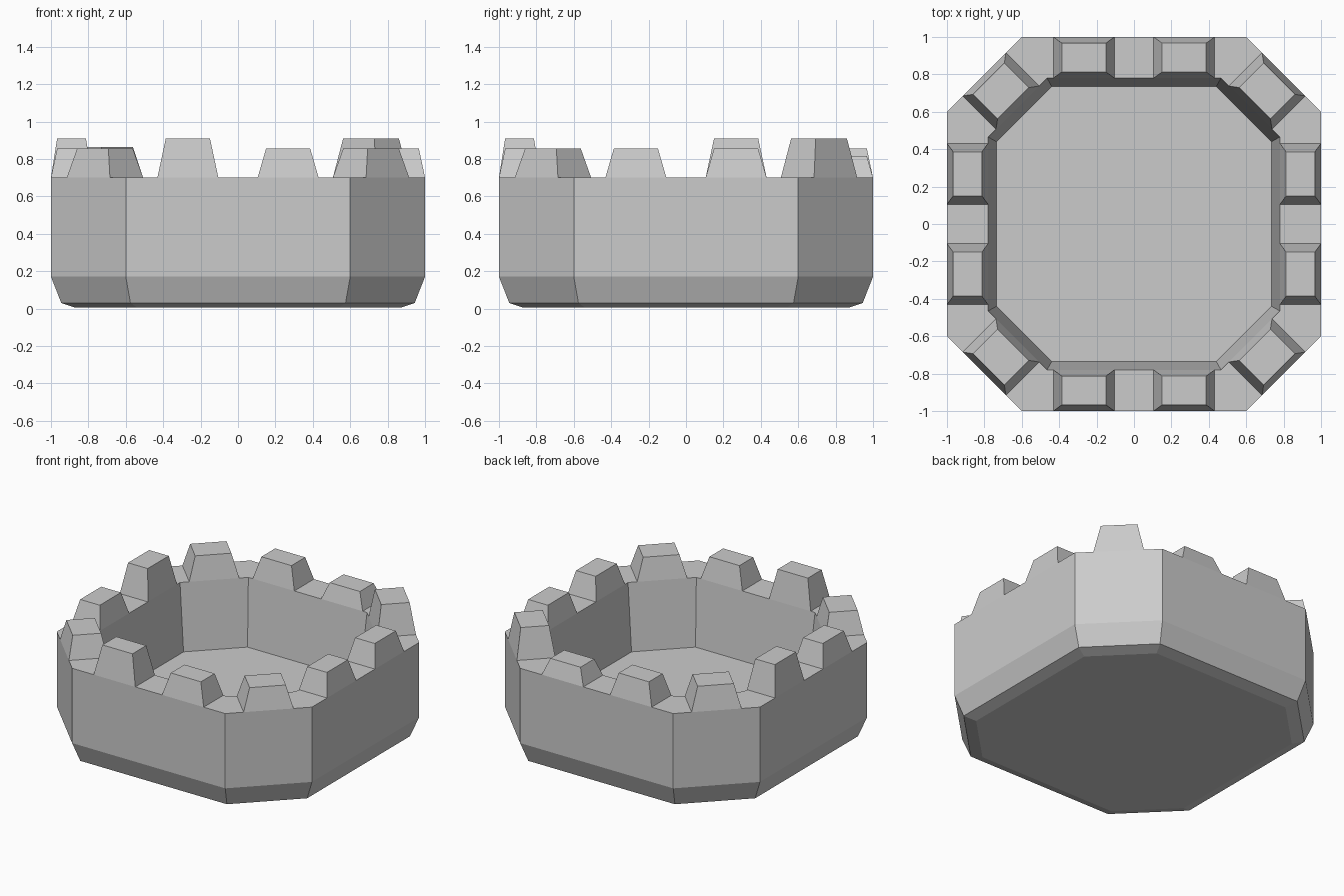
import bpy, bmesh
from math import sqrt, radians
from mathutils import Matrix, Vector

if "Cube" in bpy.data.objects:
    bpy.data.objects.remove(bpy.data.objects["Cube"])


def finish(bm, name):
    bmesh.ops.recalc_face_normals(bm, faces=bm.faces)
    mesh = bpy.data.meshes.new(name)
    bm.to_mesh(mesh)
    bm.free()
    obj = bpy.data.objects.new(name, mesh)
    bpy.context.collection.objects.link(obj)
    return obj


def bridge(bm, a, b):
    n = len(a)
    for i in range(n):
        bm.faces.new((a[i], a[(i + 1) % n], b[(i + 1) % n], b[i]))


# Octagonal bowl: rings as (half width, corner offset, height), underside to inner floor
RINGS = [(0.87, 0.54, 0.005), (0.945, 0.575, 0.03), (1.0, 0.6, 0.17),
         (1.0, 0.6, 0.7), (0.78, 0.465, 0.7), (0.735, 0.44, 0.23)]
bm = bmesh.new()
rings = []
for w, c, z in RINGS:
    pts = [(w, -c), (w, c), (c, w), (-c, w), (-w, c), (-w, -c), (-c, -w), (c, -w)]
    rings.append([bm.verts.new((x, y, z)) for x, y in pts])
for a, b in zip(rings, rings[1:]):
    bridge(bm, a, b)
bm.faces.new(rings[0])
bm.faces.new(rings[-1])
finish(bm, "tower_body")


# Tapered battlement block sitting on the rim, facing outward at the given angle
def merlon(name, angle, inner, outer, offset, top):
    bm = bmesh.new()
    rot = Matrix.Rotation(radians(angle), 3, 'Z')
    loops = []
    for r0, r1, half, z in ((inner, outer, 0.163, 0.7),
                            (inner + 0.033, outer - 0.033, 0.118, top)):
        pts = [(r0, -half), (r1, -half), (r1, half), (r0, half)]
        loops.append([bm.verts.new(rot @ Vector((x, y + offset, z))) for x, y in pts])
    bridge(bm, *loops)
    bm.faces.new(loops[1])
    finish(bm, name)


# Uneven heights: (clockwise block, anticlockwise block) for each straight side
SIDES = {"right": (0, 0.855, 0.855), "back": (90, 0.815, 0.855),
         "left": (180, 0.91, 0.855), "front": (270, 0.91, 0.855)}
for side, (angle, first, second) in SIDES.items():
    merlon(side + "_merlon_a", angle, 0.78, 1.0, -0.268, first)
    merlon(side + "_merlon_b", angle, 0.78, 1.0, 0.268, second)

# One block on each diagonal corner
CORNERS = {"back_right": (45, 0.91), "back_left": (135, 0.865),
           "front_left": (225, 0.855), "front_right": (315, 0.855)}
for corner, (angle, top) in CORNERS.items():
    merlon(corner + "_merlon", angle, 1.245 / sqrt(2), 1.6 / sqrt(2), 0, top)
